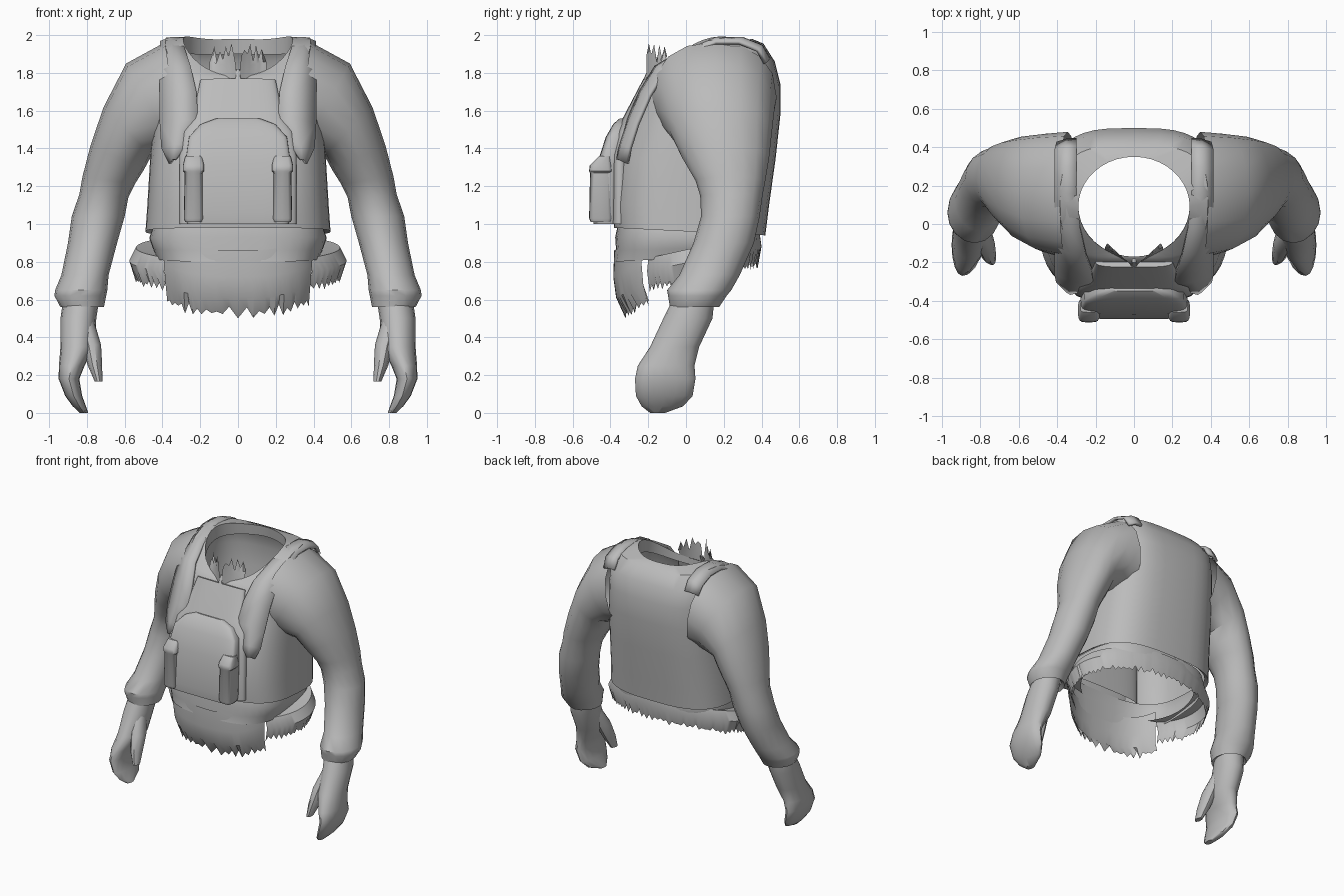
import bpy
import bmesh
import random
from math import sin, cos, pi, radians

random.seed(4)
cube = bpy.data.objects.get("Cube")
if cube:
    bpy.data.objects.remove(cube, do_unlink=True)

grey = bpy.data.materials.new("cloth grey")
grey.use_nodes = True
grey.diffuse_color = (0.5, 0.5, 0.5, 1)
grey.node_tree.nodes["Principled BSDF"].inputs["Base Color"].default_value = grey.diffuse_color


def squared(value, power):
    """Superellipse rounding of a sine or cosine."""
    return (1 if value >= 0 else -1) * abs(value) ** (2 / power)


def body_ring(front_y, front_z, back_y, back_z, half_x, bulge=0, power=3, count=40):
    """Tilted ring given by its front and back points; bulge lifts its sides."""
    points = []
    for i in range(count):
        a = 2 * pi * i / count
        side = squared(sin(a), power)
        t = (1 - squared(cos(a), power)) / 2
        points.append((half_x * side,
                       front_y + (back_y - front_y) * t,
                       front_z + (back_z - front_z) * t + bulge * 4 * t * (1 - t) * abs(side)))
    return points


def limb_ring(sign, x, y, z, across, deep, tilt=0, count=16, power=2):
    """Ring of a limb, tilted about the y direction."""
    points = []
    for i in range(count):
        a = 2 * pi * i / count
        u = across * squared(cos(a), power)
        points.append((sign * (x + u * cos(radians(tilt))),
                       y + deep * squared(sin(a), power),
                       z + u * sin(radians(tilt))))
    return points


def loft(name, rings, closed=True, cap_start=False, cap_end=False, thickness=0):
    """Skin a list of point rows."""
    bm = bmesh.new()
    rows = [[bm.verts.new(p) for p in ring] for ring in rings]
    count = len(rows[0])
    for low, high in zip(rows, rows[1:]):
        for i in range(count if closed else count - 1):
            j = (i + 1) % count
            bm.faces.new((low[i], low[j], high[j], high[i]))
    if cap_start:
        bm.faces.new(rows[0])
    if cap_end:
        bm.faces.new(rows[-1])
    bmesh.ops.recalc_face_normals(bm, faces=bm.faces)
    mesh = bpy.data.meshes.new(name)
    bm.to_mesh(mesh)
    bm.free()
    for face in mesh.polygons:
        face.use_smooth = True
    mesh.set_sharp_from_angle(angle=radians(40))
    mesh.materials.append(grey)
    obj = bpy.data.objects.new(name, mesh)
    bpy.context.collection.objects.link(obj)
    if thickness:
        solid = obj.modifiers.new("thickness", 'SOLIDIFY')
        solid.thickness = thickness
        solid.offset = 0


def ragged(name, rows, start, end, count, depth, lift, power):
    """Cloth strip around the body whose last row is torn; angle zero is the front."""
    rings = []
    for k, (rx, ry, cy, z) in enumerate(rows):
        ring = []
        for i in range(count + 1):
            a = start + (end - start) * i / count
            tear = random.uniform(0, depth) * (1 if i % 2 else -1) if k == len(rows) - 1 else 0
            ring.append((rx * squared(sin(a), power), cy - ry * squared(cos(a), power),
                         z + tear + lift * (1 - cos(a)) / 2))
        rings.append(ring)
    loft(name, rings, closed=False)


# Jacket body, from the turned-in hem up over the shoulders to the neck lip
loft("jacket_body", [
    body_ring(-.36, 1.0, .40, .96, .46),
    body_ring(-.38, .98, .42, .94, .49),
    body_ring(-.39, 1.1, .44, 1.1, .48),
    body_ring(-.37, 1.35, .475, 1.35, .465),
    body_ring(-.31, 1.52, .50, 1.58, .45),
    body_ring(-.245, 1.68, .50, 1.74, .43, .03, 3.2),
    body_ring(-.20, 1.76, .47, 1.86, .415, .09, 3.5),
    body_ring(-.18, 1.785, .41, 1.955, .385, .1, 3.2),
    body_ring(-.17, 1.79, .35, 1.98, .29, .09, 2),
    body_ring(-.17, 1.74, .36, 1.9, .29, .06, 2)])

# Waist of the shirt under the jacket
loft("shirt_waist", [
    body_ring(-.36, 1.0, .38, .97, .45),
    body_ring(-.375, .93, .385, .92, .47),
    body_ring(-.37, .86, .38, .88, .45),
    body_ring(-.38, .8, .375, .84, .43)])

# Torn shirt tails at the front and round the sides and back
ragged("front_tail", [(.45, .38, 0, .86), (.45, .385, 0, .72), (.44, .37, 0, .61), (.43, .32, 0, .53)],
       -1.0, 1.0, 32, .035, .3, 2.5)
ragged("side_tail", [(.43, .34, .04, .79), (.54, .34, .05, .8), (.575, .35, .05, .73), (.54, .33, .05, .64)],
       .75, 2 * pi - .75, 110, .025, .15, 2)

# Torn collar standing inside the neck opening
for sign, side in ((1, "left"), (-1, "right")):
    base, middle, torn = [], [], []
    for i in range(9):
        t = i / 8
        base.append((sign * (.01 + .14 * t), -.21 + .07 * t, 1.72 + .08 * t))
        middle.append((sign * (.01 + .14 * t), -.21 + .09 * t, 1.83 + .03 * t))
        torn.append((sign * (.02 + .12 * t), -.21 + .11 * t,
                     1.92 - .03 * t + random.uniform(0, .05) * (1 if i % 2 else -1)))
    loft(side + "_collar", [base, middle, torn], closed=False)

# Zip tab at the throat
loft("zip_tab", [limb_ring(1, 0, y, z, w, .012, 0, 8) for y, z, w in
                 ((-.24, 1.69, .008), (-.22, 1.75, .02), (-.19, 1.82, .012))],
     cap_start=True, cap_end=True)

# Chest bib and the big pocket in front of it
loft("chest_bib", [
    body_ring(-.40, 1.0, -.3, 1.0, .31),
    body_ring(-.395, 1.36, -.3, 1.36, .31),
    body_ring(-.365, 1.49, -.25, 1.49, .29),
    body_ring(-.335, 1.56, -.22, 1.56, .24),
    body_ring(-.225, 1.77, -.17, 1.75, .2)], cap_end=True)
loft("chest_pocket", [
    body_ring(-.49, 1.0, -.36, 1.0, .27, 0, 5),
    body_ring(-.495, 1.06, -.36, 1.06, .28, 0, 5),
    body_ring(-.47, 1.32, -.36, 1.32, .28, 0, 5),
    body_ring(-.425, 1.46, -.33, 1.46, .26, 0, 5),
    body_ring(-.385, 1.53, -.3, 1.52, .2, 0, 5),
    body_ring(-.35, 1.56, -.3, 1.55, .12, 0, 5)], cap_start=True, cap_end=True)

for sign, side in ((1, "left"), (-1, "right")):
    # Narrow pouch with a sloping flap beside the big pocket
    loft(side + "_pouch", [limb_ring(sign, .235, y, z, w, d, 0, 16, 4) for y, z, w, d in
                           ((-.45, 1.01, .045, .055), (-.45, 1.03, .052, .063), (-.45, 1.27, .047, .058),
                            (-.45, 1.28, .057, .063), (-.45, 1.31, .057, .06), (-.43, 1.36, .045, .03))],
         cap_start=True, cap_end=True)

    # Shoulder strap: y, z, inner edge, outer edge
    strap = ((-.36, 1.34, .33, .36), (-.345, 1.42, .27, .40), (-.305, 1.55, .21, .41),
             (-.24, 1.7, .22, .41), (-.16, 1.83, .25, .41), (-.02, 1.915, .28, .41),
             (.16, 1.98, .3, .41), (.3, 1.98, .3, .41), (.4, 1.94, .3, .41), (.44, 1.87, .3, .4))
    rows = []
    for y, z, inner, outer in strap:
        back = .05 * min(1, max(-.4, (.15 - y) * 4))
        rows.append([(sign * inner, y, z), (sign * (inner + outer) / 2, y + back * .2, z),
                     (sign * outer, y + back, z - .02)])
    loft(side + "_strap", rows, closed=False, thickness=.02)

    # Sleeve from shoulder through elbow fold to flared cuff
    loft(side + "_sleeve", [limb_ring(sign, *r) for r in (
        (.345, .15, 1.67, .295, .33, 82, 16, 2.3),
        (.46, .16, 1.62, .265, .31, 60, 16, 2.2),
        (.585, .185, 1.49, .18, .27, 45),
        (.64, .21, 1.35, .155, .23, 24),
        (.685, .235, 1.23, .14, .185, 8),
        (.71, .24, 1.15, .13, .165, 4),
        (.74, .235, 1.04, .14, .155),
        (.77, .2, .9, .13, .16),
        (.81, .125, .73, .125, .16),
        (.83, .07, .65, .138, .17),
        (.835, .06, .62, .137, .155),
        (.825, .045, .56, .115, .13),
        (.83, .045, .58, .09, .11))])

    # Hand with the fingers curling inwards, and the thumb
    loft(side + "_hand", [limb_ring(sign, *r) for r in (
        (.83, .04, .6, .095, .11),
        (.845, .01, .5, .095, .13),
        (.85, -.06, .35, .09, .13),
        (.88, -.105, .25, .068, .15),
        (.895, -.11, .18, .055, .16),
        (.87, -.115, .09, .045, .15),
        (.84, -.125, .035, .035, .11),
        (.815, -.15, .0, .022, .04))], cap_start=True, cap_end=True)
    loft(side + "_thumb", [limb_ring(sign, *r, 0, 10) for r in (
        (.81, -.04, .48, .05, .06),
        (.775, -.1, .36, .05, .065),
        (.757, -.15, .25, .038, .055),
        (.738, -.18, .165, .02, .035))], cap_start=True, cap_end=True)
